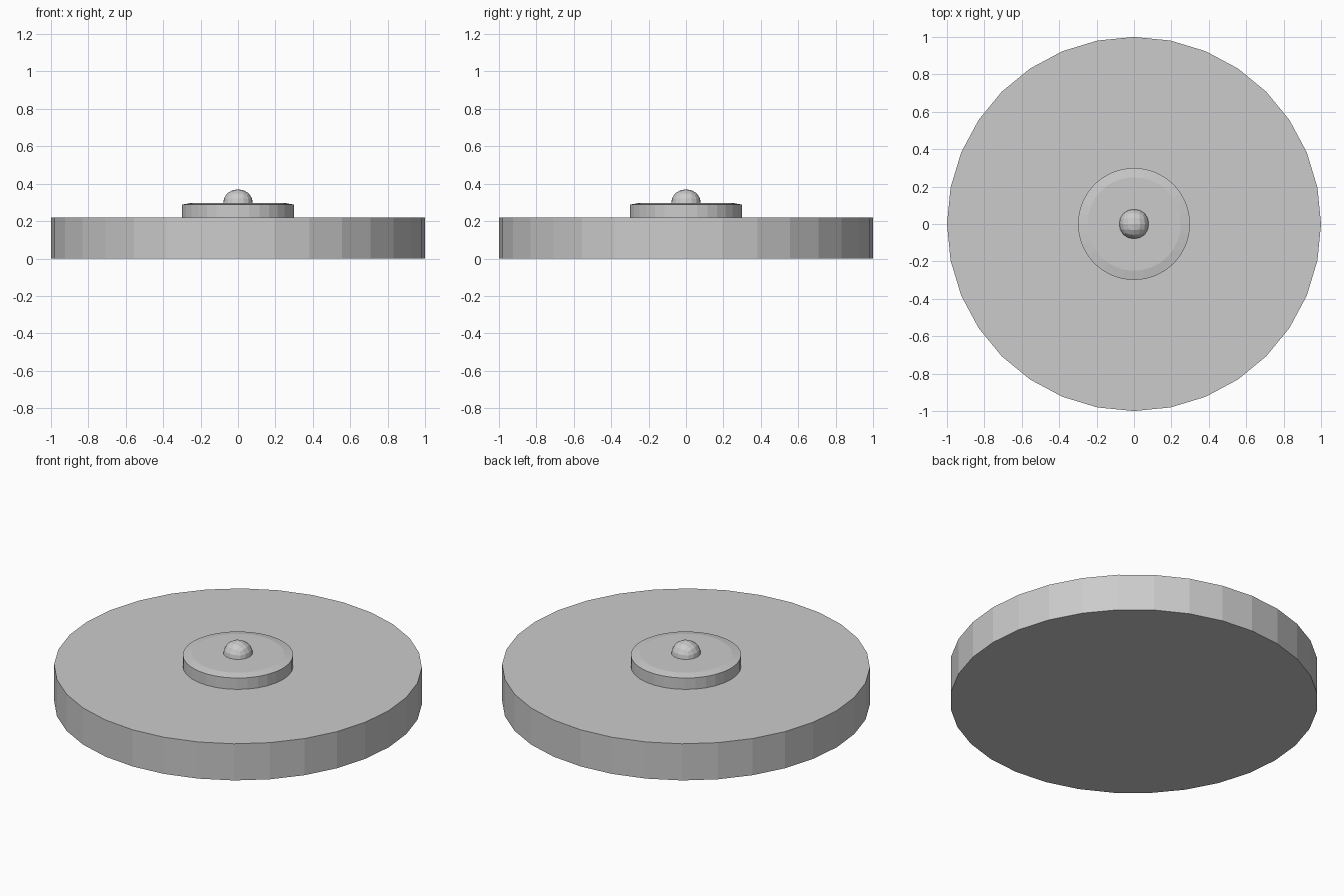
import bpy, bmesh, math

if "Cube" in bpy.data.objects:
    bpy.data.objects.remove(bpy.data.objects["Cube"])


def lathe(name, profile, sides):
    """Closed flat-faced solid of revolution from (radius, height) rings."""
    bm = bmesh.new()
    rings = [[bm.verts.new((r * math.cos(math.tau * i / sides),
                            r * math.sin(math.tau * i / sides), z))
              for i in range(sides)] for r, z in profile]
    for a, b in zip(rings, rings[1:]):
        for i in range(sides):
            j = (i + 1) % sides
            bm.faces.new((a[i], a[j], b[j], b[i]))
    bm.faces.new(rings[0][::-1])
    bm.faces.new(rings[-1])
    me = bpy.data.meshes.new(name)
    bm.to_mesh(me)
    bm.free()
    ob = bpy.data.objects.new(name, me)
    bpy.context.collection.objects.link(ob)
    return ob


# Wide round base
lathe("base_disc", [(1, 0), (1, 0.22)], 32)

# Raised centre plate with a shallow sloped rim
lathe("centre_plate", [(0.3, 0.22), (0.3, 0.288), (0.25, 0.297)], 32)

# Rounded knob: a cube subdivided into a ball, half sunk in the plate
bpy.ops.mesh.primitive_cube_add(size=1, location=(0, 0, 0.29))
knob = bpy.context.object
knob.name = "knob"
sub = knob.modifiers.new("round", 'SUBSURF')
sub.levels = sub.render_levels = 2
bpy.ops.object.modifier_apply(modifier=sub.name)
half = max(v.co.z for v in knob.data.vertices)
for v in knob.data.vertices:
    v.co *= 0.08 / half
